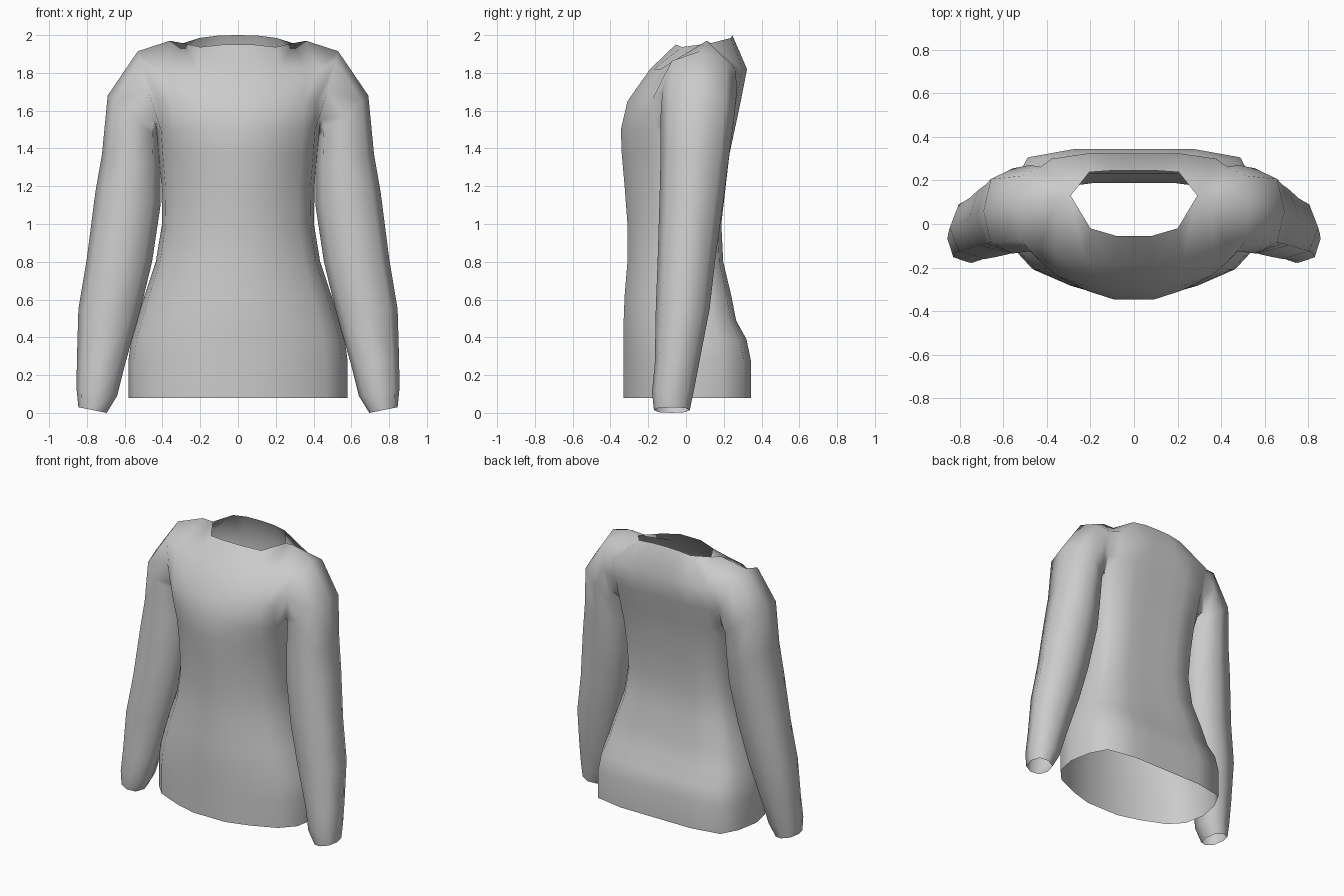
import bpy, bmesh, math

if "Cube" in bpy.data.objects:
    bpy.data.objects.remove(bpy.data.objects["Cube"])

bm = bmesh.new()

# Half cross-section from front centre round to back centre: x, lower y, chest y (fractions)
PROFILE = [(0, -1, -1), (.22, -1, -1), (.5, -.87, -.93), (.8, -.66, -.8), (.95, -.4, -.65),
           (1, 0, 0), (.95, .5, .75), (.84, .88, .9), (.48, 1, 1), (.22, 1, 1), (0, 1, 1)]


def torso_row(z, hw, yf, yb, yc=.03, chest=0.0):
    row = []
    for x, lo, hi in PROFILE:
        u = lo + (hi - lo) * chest
        y = yc + u * ((yc - yf) if u < 0 else (yb - yc))
        row.append(bm.verts.new((x * hw, y, z)))
    return row


def strip(a, b, closed=False, skip=()):
    n = len(a)
    for i in range(n if closed else n - 1):
        if i in skip:
            continue
        j = (i + 1) % n
        vs = list(dict.fromkeys((a[i], a[j], b[j], b[i])))
        if len(vs) > 2:
            bm.faces.new(vs)


# Body from hem to armpit: z, half width, front y, back y
body = [(.08, .58, -.33, .343), (.28, .58, -.33, .343), (.39, .565, -.33, .32),
        (.49, .535, -.33, .265), (.62, .495, -.325, .24), (.8, .435, -.31, .197),
        (1.0, .402, -.31, .187), (1.2, .405, -.325, .21), (1.37, .42, -.34, .23)]
rows = [torso_row(*r) for r in body]
rows.append(torso_row(1.5, .43, -.345, .258, .04, .5))
for a, b in zip(rows, rows[1:]):
    strip(a, b)

# Chest and upper back, leaving the armhole open at the side column
A = rows[-1]
B = torso_row(1.65, .44, -.31, .29, .05, 1)
C = torso_row(1.82, .45, -.19, .323, .08, 1)
for row in (B, C):
    bm.verts.remove(row[5])
    row[5] = None
strip(A, B, skip=(4, 5))
strip(B, C, skip=(4, 5))

# Neckline and shoulder seam
V = lambda *p: bm.verts.new(p)
N, S = V(.29, .13, 1.957), V(.36, .11, 1.97)
T = [V(0, -.055, 1.95), V(.08, -.055, 1.95), V(.2, -.02, 1.937), N, S, None, S, N,
     V(.205, .238, 1.985), V(.1, .245, 1.998), V(0, .245, 2.0)]
strip(C, T, skip=(4, 5))

# Sleeve rings: inner x, z, outer x, z, front y, back y
sleeve = [(.425, 1.50, .53, 1.915, -.125, .27), (.42, 1.45, .69, 1.68, -.135, .255),
          (.41, 1.3, .72, 1.37, -.135, .225), (.41, 1.1, .755, 1.17, -.14, .2),
          (.455, .8, .80, .82, -.15, .155), (.515, .55, .845, .55, -.16, .125),
          (.60, .25, .853, .28, -.165, .07), (.64, .09, .855, .13, -.18, .04),
          (.695, 0, .845, .03, -.17, .02)]
prev = [A[5], A[4], B[4], C[4], S, C[6], B[6], A[6]]
for xi, zi, xo, zo, yf, yb in sleeve:
    ring = []
    for k in range(8):
        t = k * math.pi / 4
        f = 1.06 if k % 2 else 1
        u = .5 - .5 * f * math.cos(t)
        y = (yf + yb) / 2 - f * math.sin(t) * (yb - yf) / 2
        ring.append(V(xi + (xo - xi) * u, y, zi + (zo - zi) * u))
    strip(prev, ring, closed=True)
    prev = ring

bmesh.ops.recalc_face_normals(bm, faces=bm.faces)
if sum(f.normal.y * (1 if f.calc_center_median().y > 0 else -1) for f in bm.faces) < 0:
    bmesh.ops.reverse_faces(bm, faces=bm.faces)
for f in bm.faces:
    f.smooth = True

me = bpy.data.meshes.new("long_sleeve_top")
bm.to_mesh(me)
bm.free()
ob = bpy.data.objects.new("long_sleeve_top", me)
bpy.context.collection.objects.link(ob)

# Other half of the garment
mir = ob.modifiers.new("mirror", 'MIRROR')
mir.use_axis[0] = True
mir.use_clip = True
mir.merge_threshold = .001
